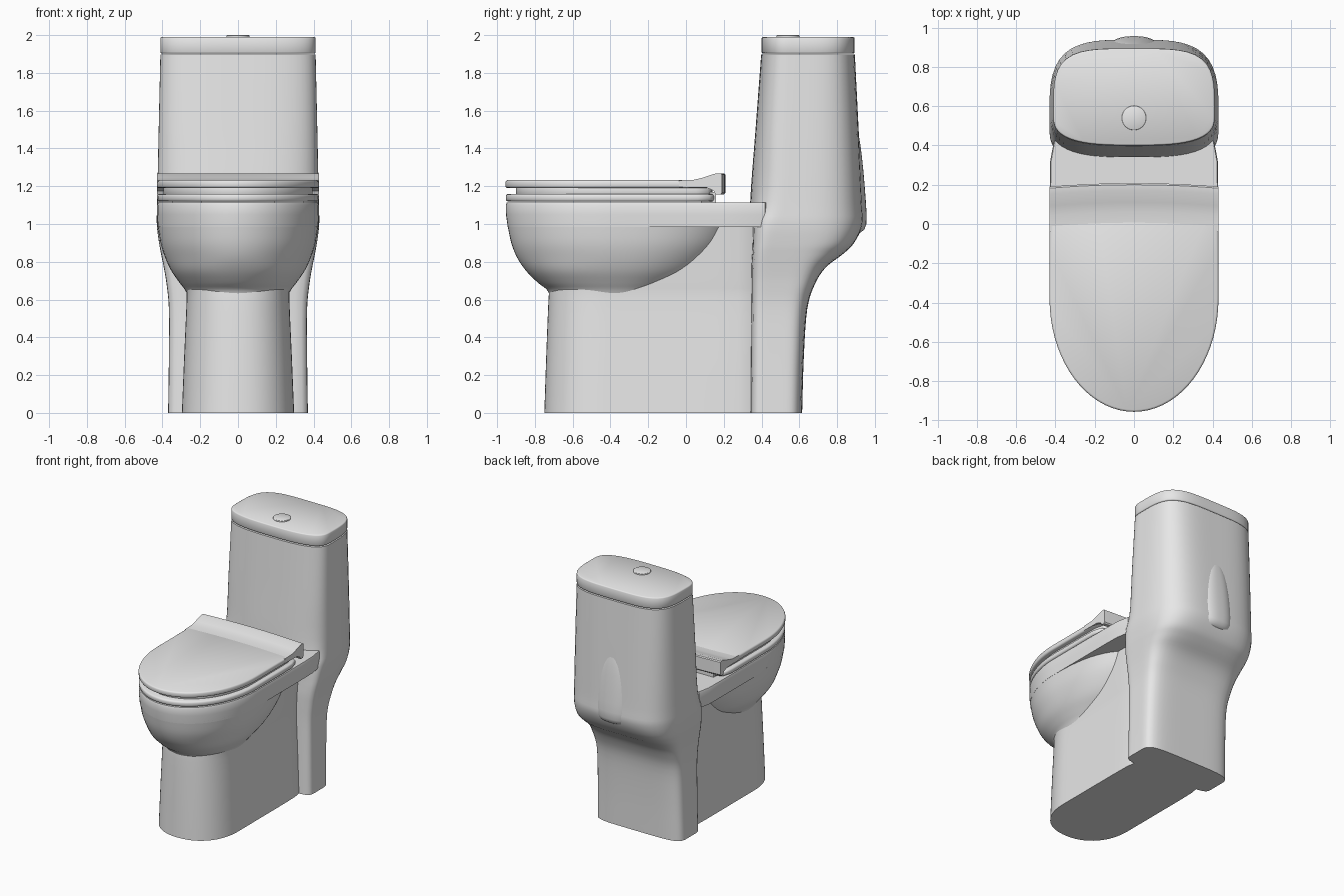
import bpy, bmesh, math

white = bpy.data.materials.new("white ceramic")
white.diffuse_color = (0.8, 0.8, 0.8, 1)


def finish(name, bm, angle=35):
    bmesh.ops.recalc_face_normals(bm, faces=bm.faces)
    me = bpy.data.meshes.new(name)
    bm.to_mesh(me)
    bm.free()
    me.materials.append(white)
    ob = bpy.data.objects.new(name, me)
    bpy.context.collection.objects.link(ob)
    bpy.ops.object.select_all(action='DESELECT')
    ob.select_set(True)
    bpy.context.view_layer.objects.active = ob
    bpy.ops.object.shade_smooth_by_angle(angle=math.radians(angle))
    return ob


def skin(name, rings, angle=35):
    """Bridge equal-length rings of points and cap both ends."""
    bm = bmesh.new()
    vs = [[bm.verts.new(p) for p in r] for r in rings]
    n = len(vs[0])
    for a, b in zip(vs, vs[1:]):
        for i in range(n):
            j = (i + 1) % n
            bm.faces.new((a[i], a[j], b[j], b[i]))
    bm.faces.new(vs[0])
    bm.faces.new(vs[-1])
    return finish(name, bm, angle)


def outline(z, w, yf, yb, yc, nf, nb, count=72):
    """Horizontal outline: separate superellipses for front and back halves."""
    pts = []
    for i in range(count):
        t = 2 * math.pi * i / count
        c, s = math.cos(t), math.sin(t)
        n, d = (nb, yb - yc) if s > 0 else (nf, yc - yf)
        r = (abs(c) ** n + abs(s) ** n) ** (-1 / n)
        pts.append((w * r * c, yc + d * r * s, z))
    return pts


def spline(secs, steps):
    """Catmull-Rom interpolation between section parameters."""
    out = []
    for i in range(len(secs) - 1):
        p0, p1, p2 = secs[max(i - 1, 0)], secs[i], secs[i + 1]
        p3 = secs[min(i + 2, len(secs) - 1)]
        for k in range(steps):
            t = k / steps
            out.append([b + 0.5 * t * (c - a + t * (2*a - 5*b + 4*c - d + t * (3*b - a - 3*c + d)))
                        for a, b, c, d in zip(p0, p1, p2, p3)])
    return out + [secs[-1]]


def loft(name, secs, steps=1, angle=35):
    return skin(name, [outline(*s) for s in spline(secs, steps)], angle)


def plate(name, z0, z1, w, yf, yb, yc, nf, nb, r):
    """Flat slab with softly rounded rims."""
    def s(z, i):
        return (z, w - i, yf + i, yb - i, yc, nf, nb)
    return loft(name, [s(z0, r), s(z0 + r * .4, r * .3), s(z0 + r, 0),
                       s(z1 - r, 0), s(z1 - r * .4, r * .3), s(z1, r)], 1, 50)


# pedestal under the bowl
loft("pedestal", [
    (0.00, .297, -.750, .42, -.42, 2.2, 12),
    (0.30, .285, -.740, .42, -.42, 2.2, 12),
    (0.60, .272, -.728, .42, -.42, 2.2, 12),
    (0.70, .275, -.720, .42, -.42, 2.2, 12),
    (1.00, .290, -.700, .42, -.42, 2.2, 12)], 3)

# rounded bowl
loft("bowl", [
    (0.60, .255, -.715, -.12, -.38, 2.1, 2.2),
    (0.65, .280, -.735, -.05, -.38, 2.1, 2.2),
    (0.69, .310, -.785, .02, -.38, 2.1, 2.2),
    (0.75, .352, -.845, .11, -.38, 2.1, 2.3),
    (0.82, .385, -.893, .18, -.38, 2.0, 2.4),
    (0.90, .410, -.925, .24, -.38, 2.0, 2.5),
    (1.00, .426, -.946, .29, -.38, 2.0, 2.6)], 4)

# rim and rear deck slab
loft("rim_deck", [
    (0.985, .425, -.944, .46, -.38, 2.0, 14),
    (1.05, .429, -.953, .46, -.38, 2.0, 14),
    (1.10, .429, -.954, .46, -.38, 2.0, 14),
    (1.113, .424, -.949, .46, -.38, 2.0, 14)])

# rear column flowing up into the tank
loft("column_and_tank", [
    (0.00, .370, .340, .615, .48, 8, 5),
    (0.30, .366, .343, .624, .48, 8, 5),
    (0.55, .366, .345, .642, .48, 8, 5),
    (0.68, .378, .345, .682, .49, 8, 5),
    (0.77, .393, .346, .740, .50, 8, 4.5),
    (0.84, .407, .350, .830, .51, 8, 4),
    (0.90, .418, .352, .890, .52, 7, 4),
    (1.00, .430, .350, .935, .53, 5, 3.6),
    (1.12, .428, .340, .932, .54, 3, 3.6),
    (1.50, .420, .368, .914, .55, 3, 3.8),
    (1.897, .411, .398, .894, .56, 3, 4)], 4)

# raised swelling on the back of the tank
loft("back_swelling", [
    (0.95, .09, .80, .915, .85, 2, 2.5),
    (1.00, .14, .80, .955, .85, 2, 2.5),
    (1.20, .14, .80, .946, .85, 2, 2.5),
    (1.40, .11, .80, .926, .85, 2, 2.5),
    (1.52, .05, .80, .905, .85, 2, 2.5)], 3)

# tank lid and flush button
plate("tank_lid", 1.902, 1.990, .411, .400, .893, .56, 3, 4, .008)
plate("flush_button", 1.985, 2.000, .062, .478, .602, .54, 2, 2, .004)

# seat, inner spacer and lid
plate("seat", 1.118, 1.160, .429, -.954, .15, -.38, 2, 14, .012)
plate("seat_spacer", 1.155, 1.200, .395, -.90, .14, -.38, 2, 14, .004)
plate("seat_lid", 1.190, 1.232, .430, -.956, .14, -.38, 2, 14, .010)

# flared rear grip of the lid, swept across its width
profile = [(-.02, 1.231), (.06, 1.234), (.11, 1.246), (.17, 1.266), (.20, 1.268),
           (.208, 1.262), (.208, 1.165), (.20, 1.155), (.175, 1.155), (.165, 1.175),
           (.13, 1.192), (-.02, 1.195)]
rings = []
for i in range(17):
    x = -.43 + .86 * i / 16
    rings.append([(x, y - .018 * (x / .43) ** 2, z) for y, z in profile])
skin("lid_rear_flare", rings)

# hinge blocks between deck and seat
for side, x in (("left", -.27), ("right", .27)):
    ring = [(.08, 1.105), (.16, 1.105), (.16, 1.17), (.08, 1.17)]
    skin(side + "_hinge", [[(x + dx, y, z) for y, z in ring] for dx in (-.08, .08)])
